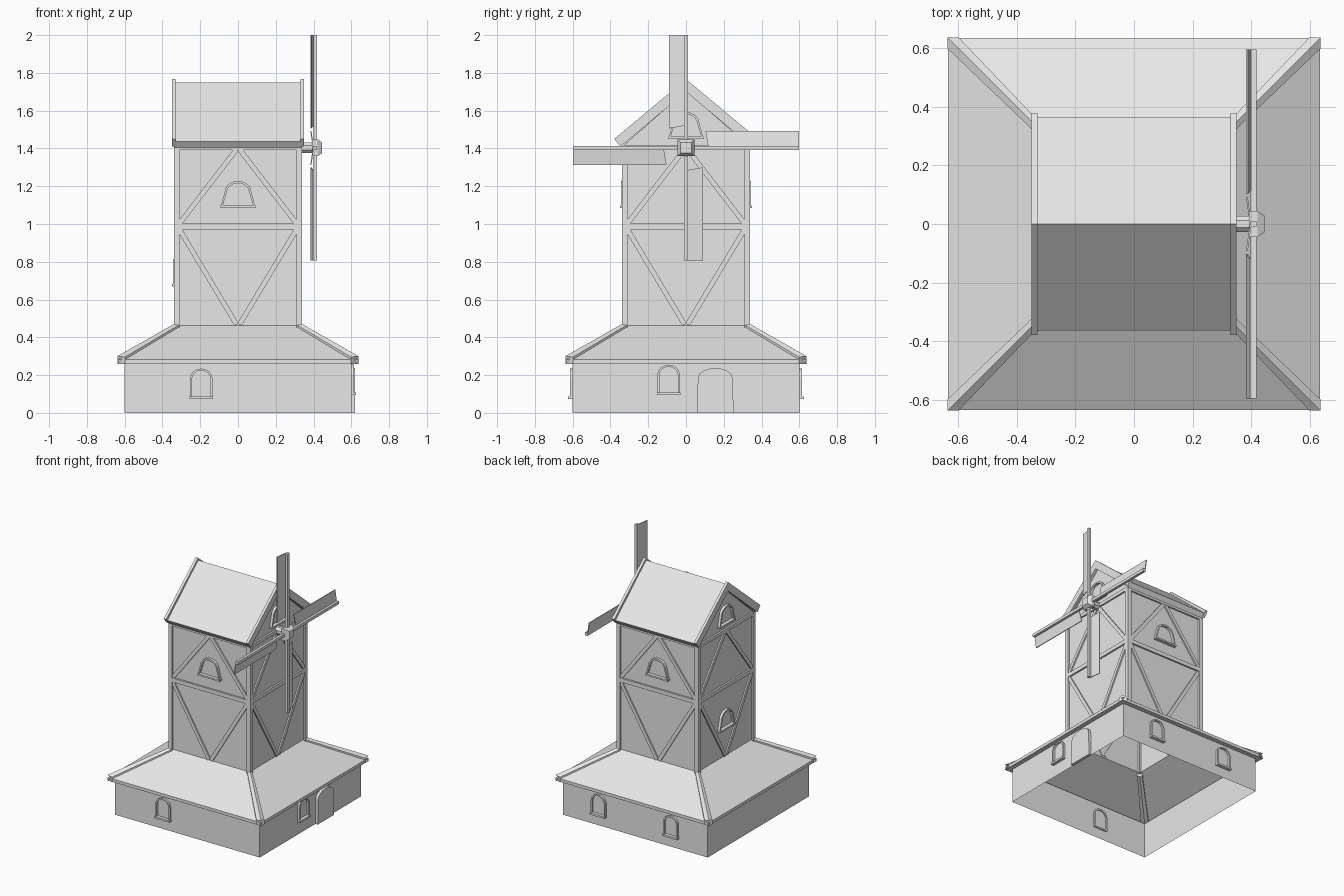
import bpy, bmesh, math
from mathutils import Matrix, Vector

if "Cube" in bpy.data.objects:
    bpy.data.objects.remove(bpy.data.objects["Cube"], do_unlink=True)

grey = bpy.data.materials.new("plain_grey")
grey.use_nodes = True
grey.diffuse_color = (0.8, 0.8, 0.8, 1)
grey.node_tree.nodes["Principled BSDF"].inputs["Base Color"].default_value = (0.8, 0.8, 0.8, 1)


def finish(name, bm, matrix=None):
    if matrix is not None:
        bm.transform(matrix)
    bmesh.ops.recalc_face_normals(bm, faces=bm.faces)
    mesh = bpy.data.meshes.new(name)
    bm.to_mesh(mesh)
    bm.free()
    mesh.materials.append(grey)
    obj = bpy.data.objects.new(name, mesh)
    bpy.context.collection.objects.link(obj)
    return obj


def side(turn):
    # Quarter turns from the front: 0 front, 1 +x, 2 back, 3 -x
    return Matrix.Rotation(turn * math.pi / 2, 4, 'Z')


def prism(name, pts, near, far, turn=0, skip=()):
    """Outline of (across, height) points, extruded outwards from near to far."""
    bm = bmesh.new()
    a = [bm.verts.new((u, -near, z)) for u, z in pts]
    b = [bm.verts.new((u, -far, z)) for u, z in pts]
    bm.faces.new(a)
    bm.faces.new(b)
    for i in range(len(pts)):
        if i not in skip:
            j = (i + 1) % len(pts)
            bm.faces.new((a[i], a[j], b[j], b[i]))
    return finish(name, bm, side(turn))


def ring(name, outer, inner, near, far, turn):
    """Flat frame between two matching outlines, extruded outwards."""
    bm = bmesh.new()
    loops = [[bm.verts.new((u, -d, z)) for u, z in pts]
             for pts, d in ((outer, near), (outer, far), (inner, far), (inner, near))]
    n = len(outer)
    for k in range(4):
        p, q = loops[k], loops[(k + 1) % 4]
        for i in range(n):
            j = (i + 1) % n
            bm.faces.new((p[i], p[j], q[j], q[i]))
    return finish(name, bm, side(turn))


def loft(name, rings):
    """Square shell through (half size, height) rings, open at both ends."""
    bm = bmesh.new()
    loops = [[bm.verts.new((sx * h, sy * h, z)) for sx, sy in
              ((-1, -1), (1, -1), (1, 1), (-1, 1))] for h, z in rings]
    for p, q in zip(loops, loops[1:]):
        for i in range(4):
            j = (i + 1) % 4
            bm.faces.new((p[i], p[j], q[j], q[i]))
    return finish(name, bm)


def bar(name, p, q, width, near, far, turn):
    """Timber on a wall face between two (across, height) points."""
    p, q = Vector(p), Vector(q)
    d = (q - p).normalized() * width / 2
    n = Vector((-d.y, d.x))
    return prism(name, [p + n, q + n, q - n, p - n], near, far, turn)


def arch(c, z0, spring, top, wide, narrow, inset=0.0):
    pts = [(c - wide + inset, z0 + inset), (c + wide - inset, z0 + inset)]
    for i in range(9):
        t = math.pi * i / 8
        pts.append((c + (narrow - inset) * math.cos(t),
                    spring + (top - inset - spring) * math.sin(t)))
    return pts


# Ground floor walls and hipped skirt roof
loft("base_walls", [(0.60, 0.0), (0.60, 0.27)])
loft("skirt_roof", [(0.60, 0.26), (0.635, 0.26), (0.635, 0.283), (0.325, 0.462)])

# Hip boards along the four corners of the skirt roof
for turn in range(4):
    bm = bmesh.new()
    ends = []
    for h, z, w in ((0.637, 0.283, 0.038), (0.335, 0.455, 0.025)):
        low = z - 0.023
        ends.append([bm.verts.new(v) for v in (
            (h - w, -h, low), (h, -h, low), (h, -h + w, low),
            (h, -h + w, z + 0.012), (h, -h, z + 0.018), (h - w, -h, z + 0.012))])
    for e in ends:
        bm.faces.new(e)
    for i in range(6):
        j = (i + 1) % 6
        bm.faces.new((ends[0][i], ends[0][j], ends[1][j], ends[1][i]))
    finish("hip_board", bm, side(turn))

# Tower with gable ends, open underneath
prism("tower_walls", [(-0.325, 0.455), (0.325, 0.455), (0.325, 1.43), (0, 1.71), (-0.325, 1.43)],
      -0.325, 0.325, 1, skip=(0,))

# Timber framing, the same on each side
for turn in range(4):
    bar("corner_post", (0.325, 0.45), (0.325, 1.41), 0.03, 0.31, 0.34, turn)
    bar("middle_beam", (-0.325, 0.987), (0.325, 0.987), 0.03, 0.32, 0.338, turn)
    bar("top_beam", (-0.325, 1.403), (0.325, 1.403), 0.025, 0.32, 0.338, turn)
    for s in (-1, 1):
        bar("lower_brace", (s * 0.312, 0.975), (s * 0.008, 0.468), 0.026, 0.32, 0.335, turn)
        bar("upper_brace", (s * 0.312, 1.0), (s * 0.008, 1.395), 0.026, 0.32, 0.335, turn)

# Gable roof slabs and barge boards
prism("gable_roof", [(-0.363, 1.437), (0, 1.75), (0.363, 1.437), (0.34, 1.405),
                     (0.325, 1.418), (0, 1.705), (-0.325, 1.418), (-0.34, 1.405)],
      -0.336, 0.336, 1)
for turn in (1, 3):
    prism("barge_board", [(-0.38, 1.45), (0, 1.767), (0.38, 1.45),
                          (0.347, 1.41), (0, 1.70), (-0.347, 1.41)], 0.33, 0.35, turn)

# Splayed tower windows: side, centre, sill height
for turn, c, z in ((0, 0, 1.085), (2, 0, 1.085), (1, 0, 1.45), (3, 0, 1.45), (3, 0, 0.67)):
    shape = (c, z, z + 0.08, z + 0.143, 0.093, 0.072)
    ring("tower_window_frame", arch(*shape), arch(*shape, inset=0.012), 0.318, 0.344, turn)
    bar("tower_window_sill", (c - 0.093, z + 0.006), (c + 0.093, z + 0.006), 0.012, 0.32, 0.35, turn)

# Straight ground floor windows
for turn, c, z in ((0, -0.195, 0.075), (1, -0.092, 0.095), (2, -0.3, 0.075), (2, 0.3, 0.075)):
    shape = (c, z, z + 0.105, z + 0.16, 0.06, 0.06)
    ring("base_window_frame", arch(*shape), arch(*shape, inset=0.011), 0.592, 0.615, turn)
    bar("base_window_sill", (c - 0.062, z + 0.006), (c + 0.062, z + 0.006), 0.014, 0.60, 0.624, turn)

# Arched door
prism("door", arch(0.155, 0.0, 0.185, 0.237, 0.097, 0.092), 0.598, 0.62, 1)

# Sail shaft and faceted hub
SAIL_Z = 1.403


def hub_part(name, sections, sides):
    bm = bmesh.new()
    loops = []
    for x, r in sections:
        loops.append([bm.verts.new((x, r * math.cos(a), SAIL_Z + r * math.sin(a)))
                      for a in (math.tau * (i + 0.5) / sides for i in range(sides))])
    for p, q in zip(loops, loops[1:]):
        for i in range(sides):
            j = (i + 1) % sides
            bm.faces.new((p[i], p[j], q[j], q[i]))
    bm.faces.new(loops[0])
    bm.faces.new(loops[-1])
    return finish(name, bm)


hub_part("sail_shaft", [(0.32, 0.03), (0.40, 0.03)], 8)
hub_part("sail_hub", [(0.393, 0.062), (0.422, 0.062), (0.445, 0.04)], 4)

# Four sails: a spar and a slightly pitched board behind it
for k in range(4):
    turn = Matrix.Translation((0, 0, SAIL_Z)) @ Matrix.Rotation(k * math.pi / 2, 4, 'X')
    bm = bmesh.new()
    bmesh.ops.create_cube(bm, size=1, matrix=Matrix.Translation((0.408, 0, 0.2985))
                          @ Matrix.Diagonal((0.02, 0.022, 0.597, 1)))
    finish("sail_spar", bm, turn)
    bm = bmesh.new()
    t = 0.006
    outline = [(0.400, 0.008, 0.12), (0.400, 0.008, 0.597), (0.386, -0.09, 0.597), (0.386, -0.09, 0.103)]
    front = [bm.verts.new((x + t / 2, y, z)) for x, y, z in outline]
    back = [bm.verts.new((x - t / 2, y, z)) for x, y, z in outline]
    bm.faces.new(front)
    bm.faces.new(back)
    for i in range(4):
        j = (i + 1) % 4
        bm.faces.new((front[i], front[j], back[j], back[i]))
    finish("sail_board", bm, turn)
